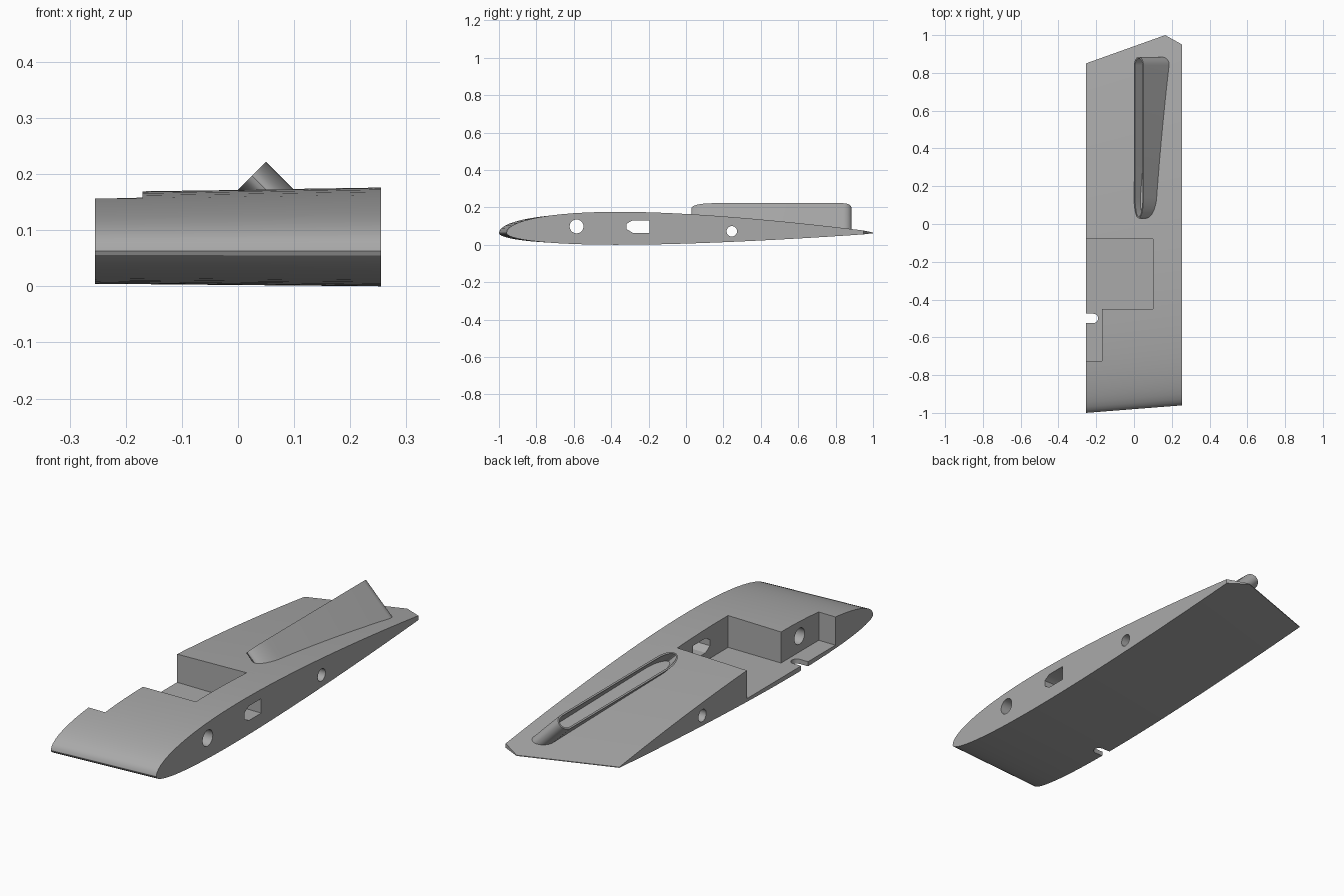
import bpy, bmesh, math

if "Cube" in bpy.data.objects:
    bpy.data.objects.remove(bpy.data.objects["Cube"])

grey = bpy.data.materials.new("plain grey")
grey.diffuse_color = (0.4, 0.4, 0.4, 1)
grey.use_nodes = True
grey.node_tree.nodes["Principled BSDF"].inputs["Base Color"].default_value = grey.diffuse_color

HALF = 0.255          # half span
LE_Z = 0.063          # height of the leading edge
TOP, BOTTOM = 0.113, 0.063


def section(x):
    """Leading edge y and chord at span position x."""
    f = (x + HALF) / (2 * HALF)
    return -1 + 0.04 * f, 1.85 + 0.142 * f


def thickness(u):
    u = min(max(u, 0), 1)
    return 10 * (0.2969 * math.sqrt(u) - 0.126 * u - 0.3516 * u**2
                 + 0.2843 * u**3 - 0.1015 * u**4)


def top_z(x, y):
    le, chord = section(x)
    return LE_Z + TOP * chord / 1.992 * thickness((y - le) / chord)


def make(name, bm):
    bmesh.ops.recalc_face_normals(bm, faces=bm.faces)
    me = bpy.data.meshes.new(name)
    bm.to_mesh(me)
    bm.free()
    me.materials.append(grey)
    ob = bpy.data.objects.new(name, me)
    bpy.context.collection.objects.link(ob)
    return ob


def prism(name, loop_a, loop_b):
    bm = bmesh.new()
    a = [bm.verts.new(p) for p in loop_a]
    b = [bm.verts.new(p) for p in loop_b]
    n = len(a)
    for i in range(n):
        j = (i + 1) % n
        bm.faces.new((a[i], a[j], b[j], b[i]))
    bm.faces.new(a)
    bm.faces.new(b)
    return make(name, bm)


def along_x(name, pts, x0, x1):
    return prism(name, [(x0, y, z) for y, z in pts], [(x1, y, z) for y, z in pts])


def along_z(name, pts, z0, z1):
    return prism(name, [(x, y, z0) for x, y in pts], [(x, y, z1) for x, y in pts])


def circle(cy, cz, r, n=32):
    return [(cy + r * math.cos(2 * math.pi * i / n),
             cz + r * math.sin(2 * math.pi * i / n)) for i in range(n)]


def box(x0, x1, y0, y1):
    return [(x0, y0), (x1, y0), (x1, y1), (x0, y1)]


# Tapered wing body
def airfoil(x):
    le, chord = section(x)
    s = chord / 1.992
    n = 36
    us = [(1 - math.cos(math.pi * i / n)) / 2 for i in range(n + 1)]
    upper = [(x, le + u * chord, LE_Z + TOP * s * thickness(u)) for u in reversed(us)]
    lower = [(x, le + u * chord, LE_Z - BOTTOM * s * thickness(u)) for u in us[1:]]
    return upper + lower


wing = prism("wing_body", airfoil(-HALF), airfoil(HALF))

# Pocket, cable passages, slot and clipped trailing corner
slot = [(-0.3, -0.525), (-0.215, -0.525)]
slot += [(-0.215 + 0.025 * math.cos(a), -0.5 + 0.025 * math.sin(a))
         for a in [math.pi * (i / 10 - 0.5) for i in range(1, 10)]]
slot += [(-0.215, -0.475), (-0.3, -0.475)]
cutters = [
    along_z("main_pocket", box(-0.4, 0.10, -0.45, -0.08), 0.026, 0.4),
    along_z("side_pocket", box(-0.4, -0.17, -0.725, -0.40), 0.026, 0.4),
    along_z("slot", slot, -0.1, 0.1),
    along_z("corner", [(0.12, 1.025), (0.30, 0.925), (0.30, 1.2), (0.12, 1.2)], -0.2, 0.3),
    along_x("front_passage", circle(-0.585, 0.098, 0.037), -0.5, 0.5),
    along_x("rear_passage", circle(0.245, 0.072, 0.028), -0.5, 0.5),
    along_x("window", [(-0.195, 0.064), (-0.285, 0.064), (-0.318, 0.084), (-0.318, 0.112),
                       (-0.285, 0.131), (-0.195, 0.131)], 0.05, 0.5),
]
bpy.context.view_layer.objects.active = wing
for c in cutters:
    mod = wing.modifiers.new(c.name, 'BOOLEAN')
    mod.operation = 'DIFFERENCE'
    mod.solver = 'EXACT'
    mod.object = c
    bpy.ops.object.modifier_apply(modifier=mod.name)
    bpy.data.objects.remove(c)


# Slanted hollow fairing: rounded rim tilted 45 degrees, walls run down into the wing
def rim(inset):
    pts = []
    w = 0.025 - inset * 0.7
    for centre, length, start in ((0.14, 0.11, math.pi), (0.84, 0.045, 0)):
        for i in range(17):
            a = start + math.pi * i / 16
            s = w * math.cos(a)
            pts.append((0.025 + s, centre + (length - inset) * math.sin(a), 0.197 + s))
    return pts


def drop(p):
    x, y, z = p
    lo, hi = 0.0, 0.2
    for _ in range(30):
        t = (lo + hi) / 2
        if z - t > top_z(x + t, y) - 0.003:
            lo = t
        else:
            hi = t
    return (x + lo, y, z - lo)


outer, inner = rim(0), rim(0.008)
bm = bmesh.new()
loops = [[bm.verts.new(p) for p in ring] for ring in
         ([drop(p) for p in outer], outer, inner, [drop(p) for p in inner])]
n = len(outer)
for k in range(4):
    a, b = loops[k], loops[(k + 1) % 4]
    for i in range(n):
        j = (i + 1) % n
        bm.faces.new((a[i], a[j], b[j], b[i]))
fairing = make("duct_fairing", bm)

# Smooth curved surfaces, keep the edges crisp
for ob in (wing, fairing):
    bpy.ops.object.select_all(action='DESELECT')
    ob.select_set(True)
    bpy.context.view_layer.objects.active = ob
    bpy.ops.object.shade_smooth_by_angle(angle=math.radians(30))
